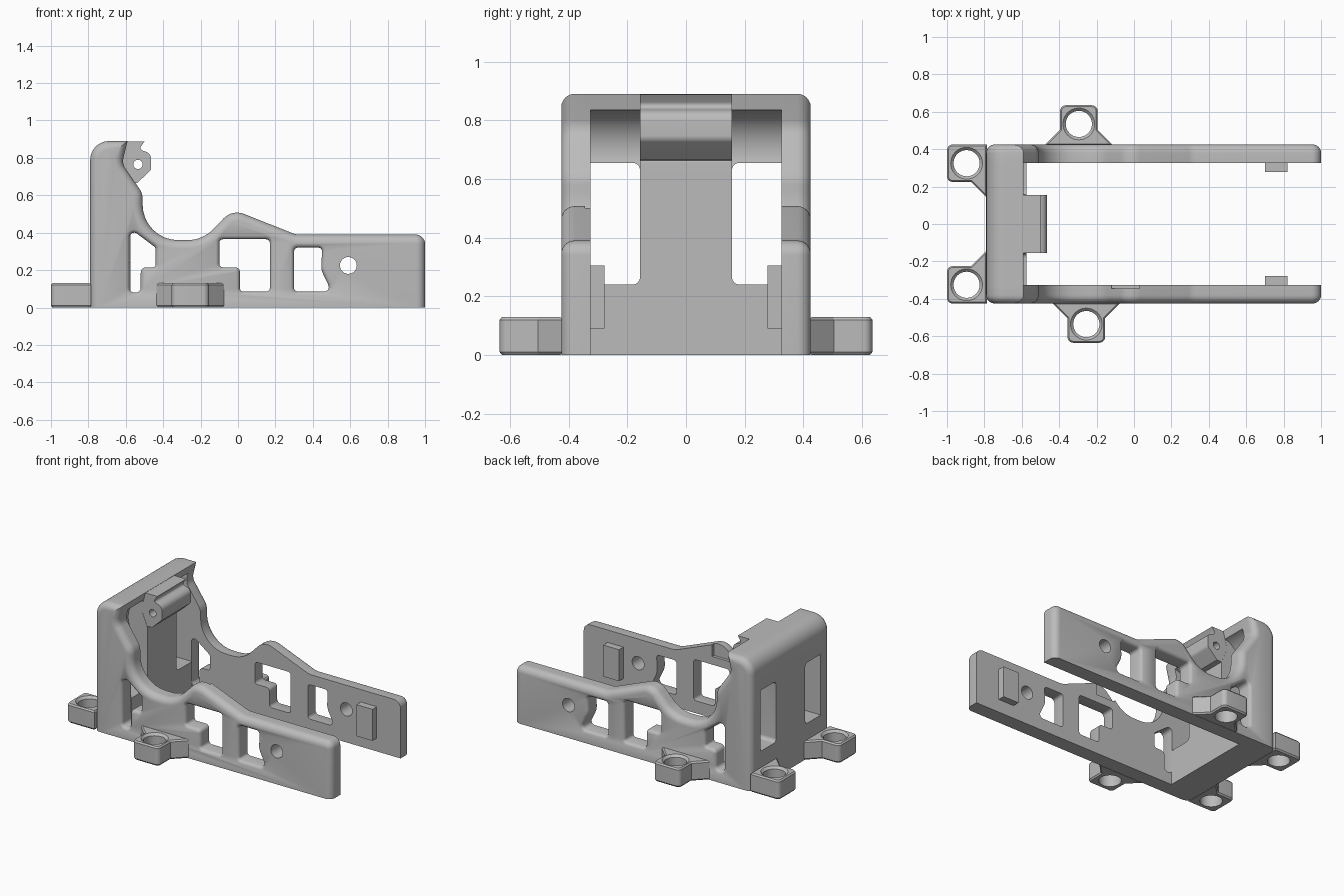
import bpy, bmesh, math
from mathutils import Vector

cube = bpy.data.objects.get("Cube")
if cube:
    bpy.data.objects.remove(cube, do_unlink=True)

grey = bpy.data.materials.new("plain grey")
grey.use_nodes = True
grey.diffuse_color = (0.5, 0.5, 0.5, 1)
grey.node_tree.nodes["Principled BSDF"].inputs["Base Color"].default_value = (0.5, 0.5, 0.5, 1)


def rounded(corners, steps=8):
    """Outline from (a, b, radius) corners with filleted vertices."""
    out = []
    for i, (a, b, r) in enumerate(corners):
        p = Vector((a, b))
        if r == 0:
            out.append(p)
            continue
        u = (Vector(corners[i - 1][:2]) - p).normalized()
        v = (Vector(corners[(i + 1) % len(corners)][:2]) - p).normalized()
        half = u.angle(v) / 2
        centre = p + (u + v).normalized() * (r / math.sin(half))
        start = p + u * (r / math.tan(half)) - centre
        end = p + v * (r / math.tan(half)) - centre
        sweep = start.angle(end)
        for k in range(steps + 1):
            t = k / steps
            out.append(centre + (start * math.sin((1 - t) * sweep)
                                 + end * math.sin(t * sweep)) / math.sin(sweep))
    return out


def circle(a, b, r, n=40):
    return [Vector((a + r * math.cos(math.tau * i / n),
                    b + r * math.sin(math.tau * i / n))) for i in range(n)]


def inset(poly, d, keep_floor=False):
    """Shrink an outline by d (negative grows it)."""
    n = len(poly)
    area = sum(poly[i - 1].x * poly[i].y - poly[i].x * poly[i - 1].y for i in range(n))
    side = 1 if area > 0 else -1
    out = []
    for i, p in enumerate(poly):
        e1 = (p - poly[i - 1]).normalized()
        e2 = (poly[(i + 1) % n] - p).normalized()
        n1 = Vector((-e1.y, e1.x)) * side
        n2 = Vector((-e2.y, e2.x)) * side
        q = p + (n1 + n2) * (d / (1 + n1.dot(n2)))
        if keep_floor and p.y < 0.001:
            q.y = 0
        out.append(q)
    return out


def loft(name, rings, axis):
    """Solid through (outline, depth) rings stacked along an axis."""
    place = {"x": lambda p, d: (d, p.x, p.y),
             "y": lambda p, d: (p.x, d, p.y),
             "z": lambda p, d: (p.x, p.y, d)}[axis]
    bm = bmesh.new()
    loops = [[bm.verts.new(place(p, d)) for p in poly] for poly, d in rings]
    bm.faces.new(loops[0])
    bm.faces.new(loops[-1])
    for lo, hi in zip(loops, loops[1:]):
        for i in range(len(lo)):
            bm.faces.new((lo[i - 1], lo[i], hi[i], hi[i - 1]))
    bmesh.ops.recalc_face_normals(bm, faces=bm.faces)
    mesh = bpy.data.meshes.new(name)
    bm.to_mesh(mesh)
    bm.free()
    ob = bpy.data.objects.new(name, mesh)
    ob.data.materials.append(grey)
    bpy.context.collection.objects.link(ob)
    return ob


def finish(ob, cutters=()):
    """Cut the holes, then smooth the rounded surfaces."""
    bpy.ops.object.select_all(action="DESELECT")
    bpy.context.view_layer.objects.active = ob
    ob.select_set(True)
    for c in cutters:
        c.hide_render = True
        mod = ob.modifiers.new("cut", "BOOLEAN")
        mod.operation, mod.solver, mod.object = "DIFFERENCE", "EXACT", c
        bpy.ops.object.modifier_apply(modifier=mod.name)
        bpy.data.objects.remove(c, do_unlink=True)
    bpy.ops.object.shade_smooth_by_angle(angle=math.radians(30))


# Shared side outline: tall rear column, cradle, hump and long arm
INNER, OUTER = 0.325, 0.425
column = [(-0.79, 0, 0), (-0.79, 0.89, 0.1), (-0.59, 0.89, 0), (-0.62, 0.77, 0.07)]
side = rounded(column + [(-0.51, 0.61, 0.1), (-0.51, 0.36, 0.19), (-0.19, 0.36, 0.19),
                         (-0.03, 0.525, 0.1), (0.31, 0.39, 0.1), (1, 0.39, 0.05), (1, 0, 0)])

# Openings in the side walls
rear_slot = rounded([(-0.58, 0.08, 0.025), (-0.58, 0.425, 0.025), (-0.44, 0.32, 0.02),
                     (-0.44, 0.215, 0.015), (-0.52, 0.215, 0.03), (-0.52, 0.08, 0.025)])
step_window = rounded([(-0.1, 0.365, 0.02), (0.17, 0.365, 0.02), (0.17, 0.085, 0.02),
                       (0.01, 0.085, 0.02), (0.01, 0.215, 0.025), (-0.1, 0.215, 0.02)])
arm_window = rounded([(0.3, 0.32, 0.02), (0.45, 0.32, 0.02), (0.445, 0.2, 0.1),
                      (0.5, 0.085, 0.025), (0.3, 0.085, 0.02)])

for s, tag in ((1, "back"), (-1, "front")):
    # Side wall with rounded outer edge
    R = 0.045
    rings = [(side, s * INNER)]
    for k in range(7):
        t = k / 6 * math.pi / 2
        rings.append((inset(side, R * (1 - math.cos(t)), True),
                      s * (OUTER - R + R * math.sin(t))))
    wall = loft(tag + "_side_wall", rings, "y")
    cutters = []
    for hole in (rear_slot, step_window, arm_window):
        flare = [(0, 0.3), (0, 0.405), (-0.003, 0.413), (-0.009, 0.42), (-0.02, 0.426),
                 (-0.02, 0.45)]
        cutters.append(loft("opening_cutter",
                            [(inset(hole, d), s * y) for d, y in flare], "y"))
    screw = circle(0.59, 0.225, 0.045)
    cutters.append(loft("screw_cutter", [(screw, s * 0.3), (screw, s * 0.45)], "y"))
    if s < 0:
        notch = rounded([(-0.12, 0.42, 0), (0.03, 0.42, 0), (0.03, 0.6, 0), (-0.12, 0.6, 0)])
        cutters.append(loft("notch_cutter", [(notch, -0.3), (notch, -0.345)], "y"))
    finish(wall, cutters)

    # Small pad on the inside of the arm
    pad = rounded([(0.7, 0.09, 0), (0.82, 0.09, 0), (0.82, 0.305, 0), (0.7, 0.305, 0)])
    finish(loft(tag + "_inner_pad", [(pad, s * 0.278), (pad, s * INNER)], "y"))

    # Mounting lugs: one beside the wall, one behind the column
    cx = -0.295 if s > 0 else -0.255
    side_lug = [(cx - 0.185, 0.42, 0), (cx - 0.1, 0.505, 0), (cx - 0.1, 0.635, 0.03),
                (cx + 0.1, 0.635, 0.03), (cx + 0.1, 0.505, 0), (cx + 0.185, 0.42, 0)]
    rear_lug = [(-0.785, 0.425, 0), (-1, 0.425, 0.03), (-1, 0.225, 0.03),
                (-0.87, 0.225, 0), (-0.785, 0.14, 0)]
    for kind, pts, hx, hy in (("side", side_lug, cx, 0.535), ("rear", rear_lug, -0.895, 0.325)):
        shape = rounded([(x, y * s, r) for x, y, r in pts])
        edge = [(0.008, 0), (0, 0.01), (0, 0.12), (0.008, 0.13)]
        lug = loft(f"{tag}_{kind}_lug", [(inset(shape, d), z) for d, z in edge], "z")
        bore = [(0.07, -0.05), (0.07, 0.115), (0.086, 0.131), (0.086, 0.2)]
        finish(lug, [loft("bore_cutter", [(circle(hx, hy * s, r), z) for r, z in bore], "z")])

# Rear wall between the sides, with two windows and curved pockets above them
block = rounded(column + [(-0.575, 0.66, 0.03), (-0.575, 0, 0)])
rear = loft("rear_wall", [(block, -INNER), (block, INNER)], "y")
cutters = []
for s in (1, -1):
    window = rounded([(s * 0.157, 0.24, 0.025), (s * 0.35, 0.24, 0),
                      (s * 0.35, 0.655, 0), (s * 0.157, 0.655, 0.025)])
    cutters.append(loft("window_cutter", [(window, -0.9), (window, -0.5)], "x"))
    pocket = circle(-0.57, 0.69, 0.15)
    cutters.append(loft("pocket_cutter", [(pocket, s * 0.157), (pocket, s * 0.35)], "y"))
finish(rear, cutters)

# Hinge boss hanging from the top of the rear wall
boss = rounded([(-0.65, 0.888, 0), (-0.5, 0.888, 0), (-0.53, 0.845, 0.015), (-0.465, 0.825, 0.04),
                (-0.465, 0.735, 0.03), (-0.54, 0.665, 0), (-0.65, 0.66, 0)])
pin = circle(-0.535, 0.765, 0.025, 24)
finish(loft("hinge_boss", [(boss, -0.156), (boss, 0.156)], "y"),
       [loft("pin_cutter", [(pin, -0.3), (pin, 0.3)], "y")])
